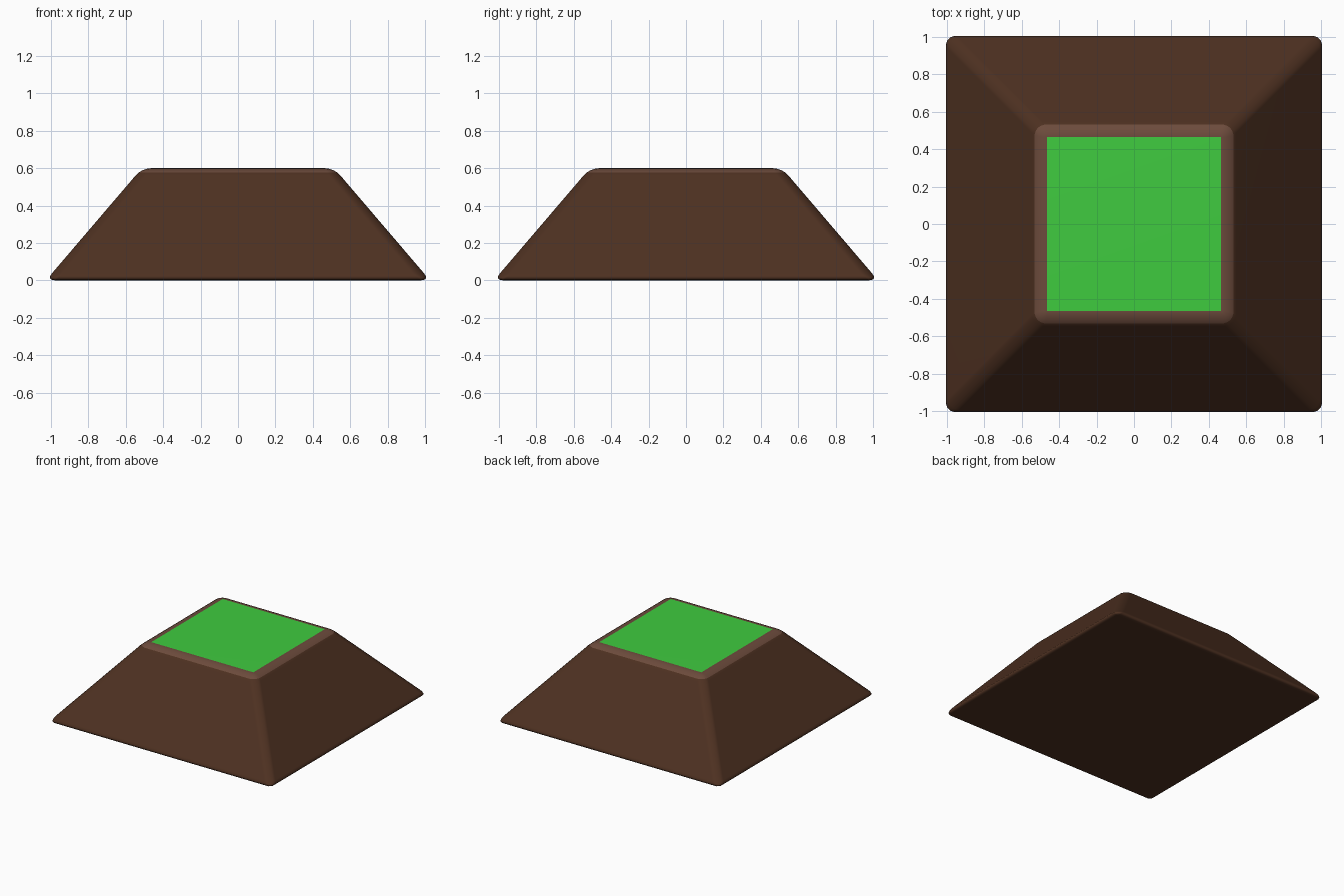
import bpy, bmesh

if "Cube" in bpy.data.objects:
    bpy.data.objects.remove(bpy.data.objects["Cube"])


def material(name, rgb):
    m = bpy.data.materials.new(name)
    m.diffuse_color = (*rgb, 1)
    m.use_nodes = True
    m.node_tree.nodes["Principled BSDF"].inputs["Base Color"].default_value = m.diffuse_color
    return m


BASE, TOP, H, BEVEL = 1.027, 0.514, 0.6, 0.05

# tapered block: a cube with a narrower top
bm = bmesh.new()
bmesh.ops.create_cube(bm, size=2)
for v in bm.verts:
    up = v.co.z > 0
    s = TOP if up else BASE
    v.co = (v.co.x * s, v.co.y * s, H if up else 0)

# rounded edges
bmesh.ops.bevel(bm, geom=bm.edges[:], offset=BEVEL, offset_type='OFFSET',
                segments=4, profile=0.5, affect='EDGES')
bm.normal_update()

# green top, lighter rim on the upper rounding, dark earth elsewhere
for f in bm.faces:
    f.smooth = True
    if f.normal.z > 0.999:
        f.material_index = 2
    elif f.normal.z > 0.79 and f.calc_center_median().z > 0.5:
        f.material_index = 1

mesh = bpy.data.meshes.new("mound")
bm.to_mesh(mesh)
bm.free()
mound = bpy.data.objects.new("mound", mesh)
bpy.context.collection.objects.link(mound)
for name, rgb in (("dark_earth", (0.075, 0.03, 0.015)),
                  ("rim_earth", (0.15, 0.07, 0.045)),
                  ("grass", (0.05, 0.6, 0.05))):
    mesh.materials.append(material(name, rgb))

# keep the flat faces flat under smooth shading
mod = mound.modifiers.new("weighted_normals", 'WEIGHTED_NORMAL')
mod.keep_sharp = True
